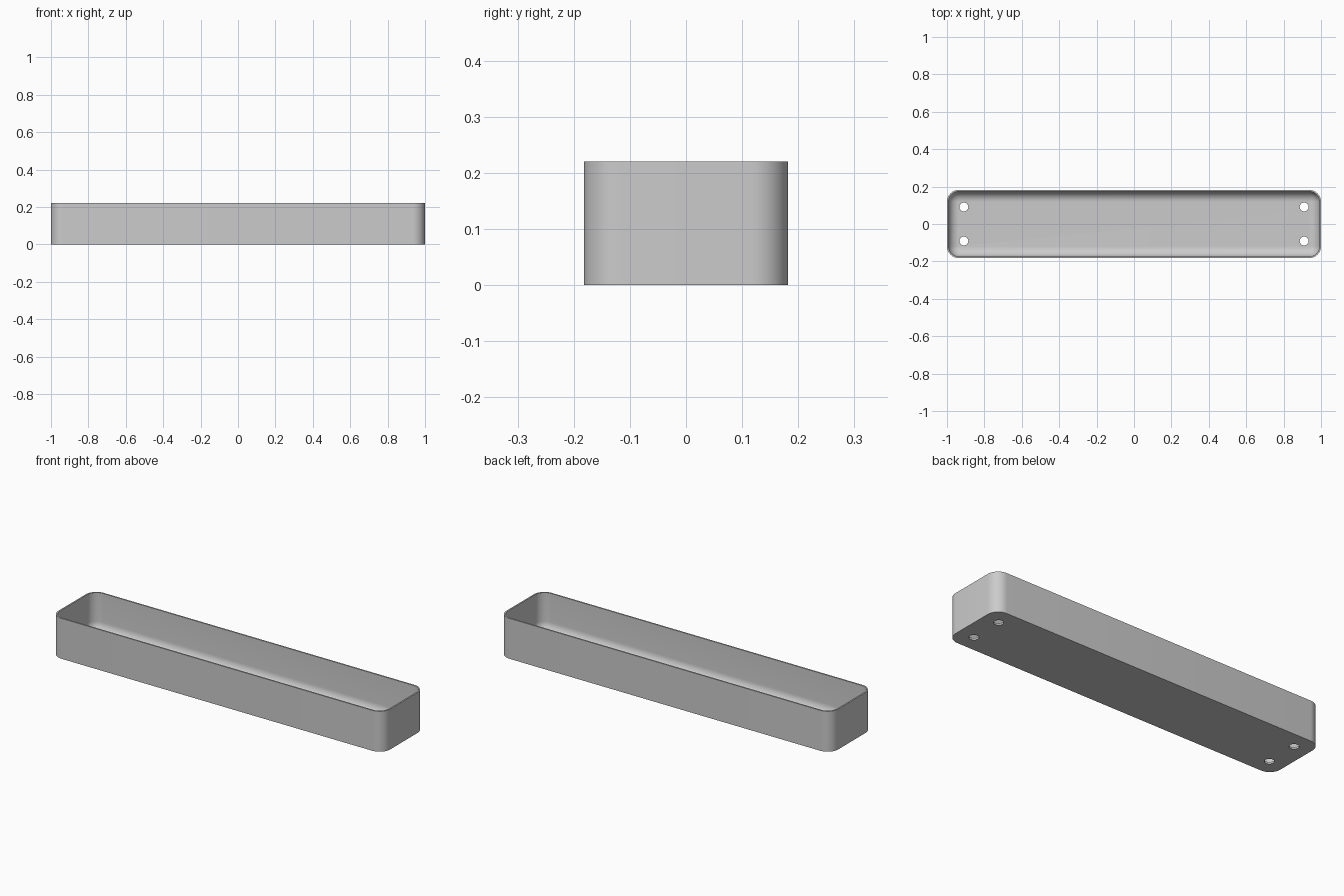
import bpy, bmesh
from math import sin, cos, pi

cube = bpy.data.objects.get("Cube")
if cube:
    bpy.data.objects.remove(cube, do_unlink=True)

HALF_X, HALF_Y, HEIGHT = 1.0, 0.182, 0.22
CORNER, WALL, FLOOR, FILLET = 0.064, 0.008, 0.01, 0.054
HOLE_X, HOLE_Y, HOLE_R = 0.91, 0.091, 0.024
ARC, STEPS = 12, 10

grey = bpy.data.materials.new("light grey")
grey.use_nodes = True
grey.diffuse_color = (0.6, 0.6, 0.6, 1)
grey.node_tree.nodes["Principled BSDF"].inputs["Base Color"].default_value = (0.6, 0.6, 0.6, 1)


def rounded_ring(bm, inset, z):
    """Rounded rectangle loop, offset inward from the outer wall."""
    r = CORNER - inset
    cx, cy = HALF_X - CORNER, HALF_Y - CORNER
    ring = []
    for q, (sx, sy) in enumerate([(1, 1), (-1, 1), (-1, -1), (1, -1)]):
        for i in range(ARC + 1):
            a = (q + i / ARC) * pi / 2
            ring.append(bm.verts.new((sx * cx + r * cos(a), sy * cy + r * sin(a), z)))
    return ring


# Wall section: outside bottom, outside top, inside top, then the floor fillet
section = [(0, 0), (0, HEIGHT), (WALL, HEIGHT)]
for i in range(STEPS + 1):
    a = i / STEPS * pi / 2
    section.append((WALL + FILLET * (1 - cos(a)), FLOOR + FILLET * (1 - sin(a))))

# Tray shell
bm = bmesh.new()
rings = [rounded_ring(bm, d, z) for d, z in section]
for low, high in zip(rings, rings[1:]):
    n = len(low)
    for i in range(n):
        j = (i + 1) % n
        bm.faces.new((low[i], low[j], high[j], high[i]))
bm.faces.new(rings[0][::-1])
bm.faces.new(rings[-1])
bmesh.ops.recalc_face_normals(bm, faces=bm.faces)
mesh = bpy.data.meshes.new("tray")
bm.to_mesh(mesh)
bm.free()
mesh.materials.append(grey)
tray = bpy.data.objects.new("tray", mesh)
bpy.context.collection.objects.link(tray)

# Four drain holes through the floor
for sx in (-1, 1):
    for sy in (-1, 1):
        bpy.ops.mesh.primitive_cylinder_add(vertices=32, radius=HOLE_R, depth=0.1,
                                            location=(sx * HOLE_X, sy * HOLE_Y, 0))
        cutter = bpy.context.object
        cutter.name = "hole_cutter"
        cutter.hide_render = True
        cutter.data.materials.append(grey)
        cut = tray.modifiers.new("drain_hole", 'BOOLEAN')
        cut.operation, cut.solver, cut.object = 'DIFFERENCE', 'EXACT', cutter
        bpy.context.view_layer.objects.active = tray
        bpy.ops.object.modifier_apply(modifier=cut.name)
        bpy.data.objects.remove(cutter, do_unlink=True)

bpy.ops.object.select_all(action='DESELECT')
tray.select_set(True)
bpy.context.view_layer.objects.active = tray
bpy.ops.object.shade_smooth_by_angle(angle=pi / 6)
